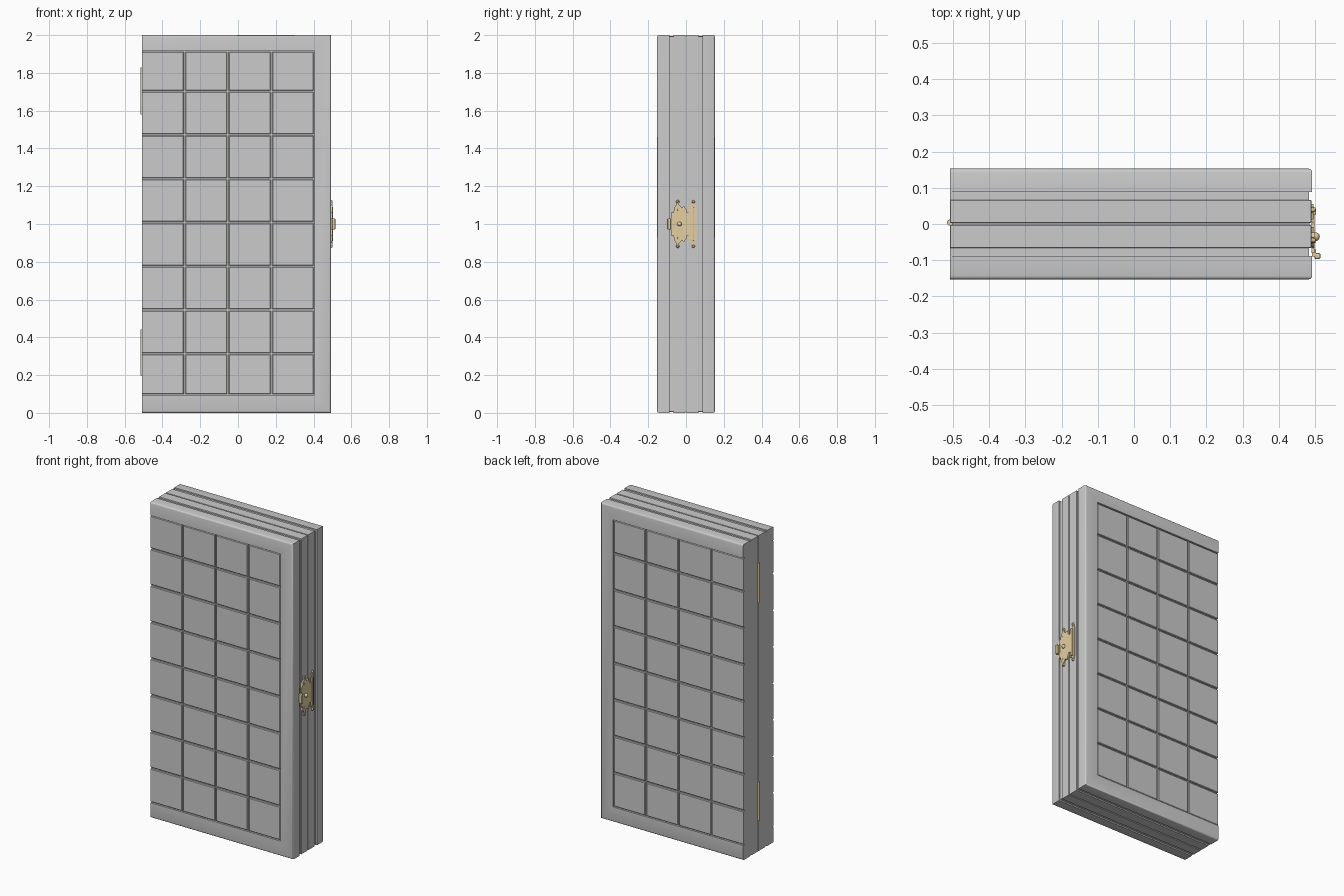
import bpy, bmesh, math
from mathutils import Matrix, Vector

if "Cube" in bpy.data.objects:
    bpy.data.objects.remove(bpy.data.objects["Cube"])

brass = bpy.data.materials.new("brass")
brass.diffuse_color = (0.78, 0.62, 0.36, 1)
brass.use_nodes = True
brass.node_tree.nodes["Principled BSDF"].inputs["Base Color"].default_value = brass.diffuse_color


def finish(bm, name, mat=None, mirror=False, smooth=False):
    bmesh.ops.recalc_face_normals(bm, faces=bm.faces)
    me = bpy.data.meshes.new(name)
    bm.to_mesh(me)
    bm.free()
    ob = bpy.data.objects.new(name, me)
    bpy.context.collection.objects.link(ob)
    if mat:
        me.materials.append(mat)
    if mirror:
        m = ob.modifiers.new("other_half", 'MIRROR')
        m.use_axis = (False, True, False)
        m.use_clip = False
        m.use_mirror_merge = False
    if smooth:
        bpy.context.view_layer.objects.active = ob
        ob.select_set(True)
        bpy.ops.object.shade_smooth_by_angle(angle=math.radians(35))
        ob.select_set(False)
    return ob


def add_box(bm, x, y, z):
    vs = bmesh.ops.create_cube(bm, size=1)['verts']
    for v in vs:
        v.co = Vector([(a + b) / 2 + c * (b - a) for (a, b), c in zip((x, y, z), v.co)])
    return vs


def box(name, x, y, z, mat=None, mirror=False, bevel=0):
    bm = bmesh.new()
    add_box(bm, x, y, z)
    if bevel:
        bmesh.ops.bevel(bm, geom=bm.edges[:], offset=bevel, segments=2, profile=0.5, affect='EDGES')
    return finish(bm, name, mat, mirror)


def rod(name, loc, r, length, axis, r2=None, segs=24):
    bm = bmesh.new()
    rot = Matrix.Rotation(math.pi / 2, 4, 'Y') if axis == 'X' else Matrix()
    bmesh.ops.create_cone(bm, cap_ends=True, segments=segs, radius1=r, radius2=r if r2 is None else r2,
                          depth=length, matrix=Matrix.Translation(loc) @ rot)
    return finish(bm, name, brass, smooth=True)


def plate(name, outline, x0, x1, mat):
    # y-z outline extruded along x
    bm = bmesh.new()
    f = bm.faces.new([bm.verts.new((x0, y, z)) for y, z in outline])
    ext = bmesh.ops.extrude_face_region(bm, geom=[f])['geom']
    bmesh.ops.translate(bm, vec=(x1 - x0, 0, 0), verts=[v for v in ext if isinstance(v, bmesh.types.BMVert)])
    return finish(bm, name, mat)


L, R = -0.508, 0.492
FRONT, BACK = -0.153, -0.088

# three-sided raised frame with rounded outer front edges
bm = bmesh.new()
outline = [(L, 0), (R, 0), (R, 2), (L, 2), (L, 1.915), (0.405, 1.915), (0.405, 0.095), (L, 0.095)]
f = bm.faces.new([bm.verts.new((x, FRONT, z)) for x, z in outline])
ext = bmesh.ops.extrude_face_region(bm, geom=[f])['geom']
bmesh.ops.translate(bm, vec=(0, BACK - FRONT, 0), verts=[v for v in ext if isinstance(v, bmesh.types.BMVert)])


def outer(v):
    return abs(v.co.y - FRONT) < 1e-5 and (v.co.x > R - 1e-4 or v.co.z < 1e-4 or v.co.z > 2 - 1e-4)


edges = [e for e in bm.edges if all(outer(v) for v in e.verts)]
bmesh.ops.bevel(bm, geom=edges, offset=0.01, segments=3, profile=0.5, affect='EDGES')
finish(bm, "board_frame", mirror=True, smooth=True)

# board under the squares
box("board_base", (L, 0.405), (-0.141, BACK), (0.095, 1.915), mirror=True)

# playing squares separated by bevelled grooves
xs = [L] + [-0.283 + 0.23 * i for i in range(3)] + [0.405]
zs = [0.095] + [0.313 + 0.2317 * i for i in range(7)] + [1.915]
bm = bmesh.new()
for i in range(4):
    for j in range(8):
        x0 = xs[i] + (0 if i == 0 else 0.004)
        x1 = xs[i + 1] - 0.004
        z0, z1 = zs[j] + 0.004, zs[j + 1] - 0.004
        add_box(bm, (x0, x1), (-0.1505, -0.141), (z0, z1))
edges = [e for e in bm.edges if all(v.co.y < -0.15 for v in e.verts)
         and not all(v.co.x < L + 1e-4 for v in e.verts)]
bmesh.ops.bevel(bm, geom=edges, offset=0.0035, segments=1, affect='EDGES')
finish(bm, "squares", mirror=True)

# recessed strip, hinge-side wall and inner tray rim of each half
box("recessed_strip", (-0.503, 0.483), (BACK, -0.065), (0.008, 1.992), mirror=True)
box("hinge_side_wall", (L, -0.503), (BACK, -0.065), (0.004, 1.996), mirror=True)
box("tray_rim", (L, 0.49), (-0.066, -0.003), (0, 2), mirror=True, bevel=0.002)
box("tray_core", (L + 0.006, 0.484), (-0.01, 0.01), (0.006, 1.994))

# hinges along the seam
for n, (z0, z1) in enumerate([(0.197, 0.442), (1.58, 1.828)]):
    rod(f"hinge_barrel_{n}", (-0.509, 0.004, (z0 + z1) / 2), 0.008, z1 - z0, 'Z')
    box(f"hinge_leaf_{n}", (-0.509, -0.497), (-0.003, 0.003), (z0, z1), brass)

# latch plate with screw ears
half = [(-0.08, 0), (-0.08, 0.06), (-0.066, 0.06), (-0.062, 0.088), (-0.052, 0.1), (-0.05, 0.125),
        (-0.038, 0.125), (-0.036, 0.1), (-0.024, 0.088), (-0.01, 0.094), (0, 0.08), (0.006, 0.06),
        (0.03, 0.06), (0.03, 0)]


def symmetric(pts):
    return [(y, 1 + z) for y, z in pts] + [(y, 1 - z) for y, z in pts[-2:0:-1]]


plate("latch_plate", symmetric(half), 0.49, 0.499, brass)

# catch plate and its hooked bar
catch = [(0.012, 0), (0.012, 0.09), (0.032, 0.098), (0.035, 0.126), (0.046, 0.126),
         (0.049, 0.1), (0.055, 0.09), (0.055, 0)]
plate("catch_plate", symmetric(catch), 0.489, 0.495, brass)
box("catch_bar", (0.492, 0.503), (0.026, 0.042), (0.91, 1.09), brass, bevel=0.003)

# thumb tab, pivot knob and screws
box("latch_arm", (0.492, 0.502), (-0.09, -0.07), (0.972, 1.028), brass)
box("thumb_tab", (0.498, 0.515), (-0.097, -0.08), (0.97, 1.03), brass, bevel=0.005)
bm = bmesh.new()
bmesh.ops.create_uvsphere(bm, u_segments=20, v_segments=12, radius=0.012,
                          matrix=Matrix.Translation((0.501, -0.035, 1)))
finish(bm, "latch_knob", brass, smooth=True)
for n, (y, dz) in enumerate([(-0.047, 0.074), (-0.044, 0.118), (0.04, 0.118)]):
    for s in (-1, 1):
        rod(f"screw_{n}_{'low' if s < 0 else 'high'}", (0.497, y, 1 + s * dz), 0.009, 0.008, 'X', 0.005, 16)
